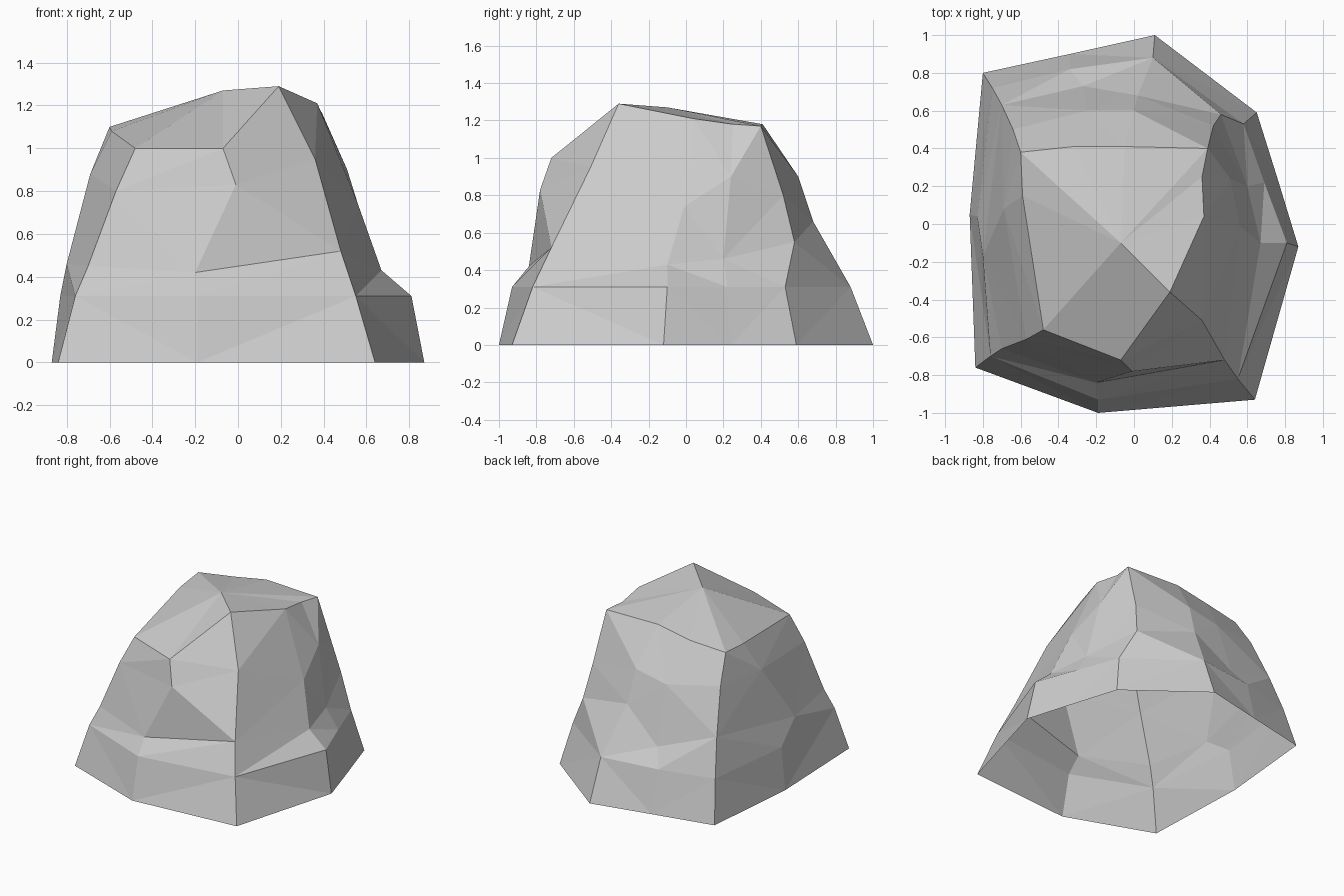
import bpy, bmesh

# Ridges of the boulder: a ground point (x, y), then points climbing to the top rim
ridges = [
    [(-.87, .05), (-.83, .04, .31), (-.80, -.17, .46), (-.69, .08, .88), (-.59, .15, 1.08)],   # left
    [(-.84, -.76), (-.76, -.70, .31), (-.70, -.66, .45), (-.57, -.61, .80), (-.48, -.56, 1.0)],  # front left
    [(-.19, -1.0), (-.19, -.93, .31), (-.20, -.84, .42), (-.01, -.78, .83), (-.07, -.72, 1.0)],  # front
    [(.64, -.93), (.55, -.82, .31), (.48, -.72, .52), (.36, -.51, .95), (.19, -.36, 1.29)],     # front right
    [(.87, -.12), (.81, -.10, .31), (.67, -.10, .43), (.56, -.01, .74), (.37, .04, 1.21)],      # right
    [(.76, .24), (.69, .22, .31), (.60, .20, .46), (.51, .24, .90), (.36, .25, 1.18)],          # right, behind
    [(.65, .59), (.58, .53, .31), (.46, .58, .55), (.42, .52, .80), (.39, .40, 1.17)],          # back right
    [(.11, 1.0), (.10, .88, .31), (.02, .68, .66), (0, .60, .90), (-.05, .41, 1.18)],           # back
    [(-.34, .90), (-.34, .82, .31), (-.27, .73, .43), (-.25, .60, .85), (-.32, .41, 1.13)],     # back, middle
    [(-.80, .80), (-.75, .72, .31), (-.70, .63, .58), (-.64, .50, .90), (-.60, .38, 1.10)],     # back left
]

bm = bmesh.new()
cols = [[bm.verts.new((*p[:2], p[2] if len(p) > 2 else 0)) for p in ridge] for ridge in ridges]
crown = bm.verts.new((-.07, -.10, 1.27))

# Walls between neighbouring ridges, then a fan over the top; the underside stays open
for a, b in zip(cols, cols[1:] + cols[:1]):
    for k in range(len(a) - 1):
        bm.faces.new((a[k], b[k], b[k + 1], a[k + 1]))
    bm.faces.new((a[-1], b[-1], crown))
bmesh.ops.triangulate(bm, faces=bm.faces[:])
bmesh.ops.recalc_face_normals(bm, faces=bm.faces[:])

mesh = bpy.data.meshes.new("boulder")
bm.to_mesh(mesh)
bm.free()
boulder = bpy.data.objects.new("boulder", mesh)
bpy.context.collection.objects.link(boulder)
